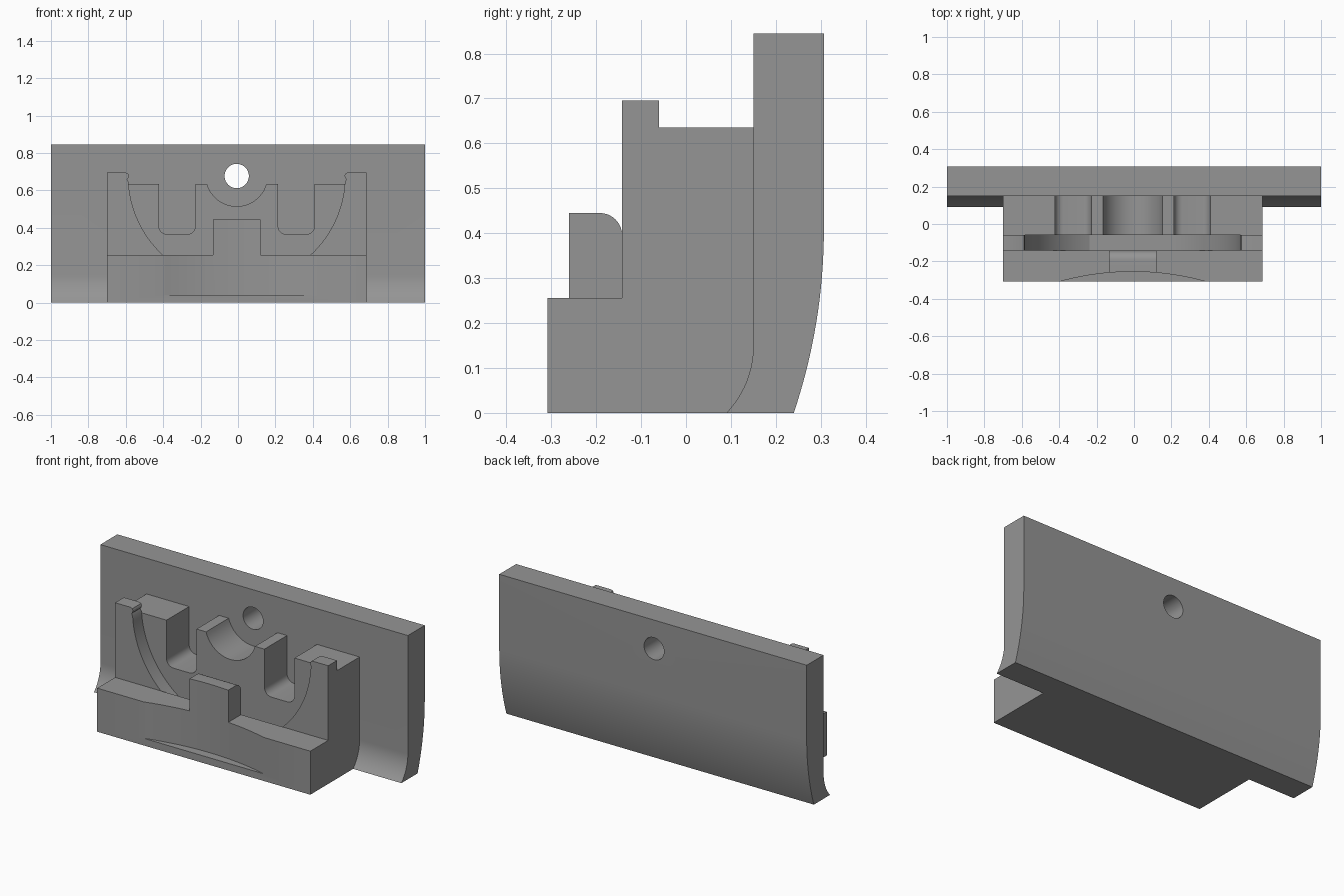
import bpy, bmesh, math
from mathutils import Vector

if "Cube" in bpy.data.objects:
    bpy.data.objects.remove(bpy.data.objects["Cube"])

CX = -0.007          # symmetry line of the bracket
ZC = 0.68            # height of the shared arc centre

grey = bpy.data.materials.new("grey")
grey.diffuse_color = (0.3, 0.3, 0.3, 1)
grey.use_nodes = True
grey.node_tree.nodes["Principled BSDF"].inputs["Base Color"].default_value = grey.diffuse_color


def arc(u, v, r, a0, a1, n):
    """Points on an arc, angles in degrees."""
    return [(u + r * math.cos(math.radians(a0 + (a1 - a0) * i / n)),
             v + r * math.sin(math.radians(a0 + (a1 - a0) * i / n))) for i in range(n + 1)]


def prism(name, pts, axis, lo, hi):
    """Extrude a closed profile along x (y,z), y (x,z) or z (x,y)."""
    place = {"x": lambda p, d: (d, p[0], p[1]),
             "y": lambda p, d: (p[0], d, p[1]),
             "z": lambda p, d: (p[0], p[1], d)}[axis]
    bm = bmesh.new()
    face = bm.faces.new([bm.verts.new(place(p, lo)) for p in pts])
    ext = bmesh.ops.extrude_face_region(bm, geom=[face])
    move = Vector(place((0, 0), hi - lo))
    bmesh.ops.translate(bm, vec=move, verts=[g for g in ext["geom"] if isinstance(g, bmesh.types.BMVert)])
    bmesh.ops.recalc_face_normals(bm, faces=bm.faces)
    me = bpy.data.meshes.new(name)
    bm.to_mesh(me)
    bm.free()
    ob = bpy.data.objects.new(name, me)
    bpy.context.collection.objects.link(ob)
    me.materials.append(grey)
    return ob


def combine(target, other, op):
    """Apply a boolean and remove the second object."""
    bpy.context.view_layer.objects.active = target
    m = target.modifiers.new("bool", "BOOLEAN")
    m.operation, m.object, m.solver = op, other, "EXACT"
    bpy.ops.object.modifier_apply(modifier=m.name)
    bpy.data.objects.remove(other)


def mirrored(half):
    """Complete a left-half profile across the symmetry line."""
    return half + [(2 * CX - x, z) for x, z in reversed(half)]


# Back plate with a curved foot
R1, R2 = 1.288, 0.2175
foot_back = arc(0.307 - R1, 0.41, R1, 0, -math.degrees(math.asin(0.41 / R1)), 16)
foot_front = arc(0.15 - R2, 0.15, R2, -math.degrees(math.asin(0.15 / R2)), 0, 12)
body = prism("wall_bracket", [(0.15, 0.845), (0.307, 0.845)] + foot_back + foot_front, "x", -1, 1)

# Cradle block: two rounded slots and a central half-round seat
seat_r = 0.165
a = math.degrees(math.asin((ZC - 0.635) / seat_r))
half = [(-0.693 + CX, 0), (-0.693 + CX, 0.635), (-0.416 + CX, 0.635)]
half += arc(-0.371 + CX, 0.41, 0.045, 180, 270, 6)
half += arc(-0.266 + CX, 0.41, 0.045, 270, 360, 6)
half += [(-0.221 + CX, 0.635)] + arc(CX, ZC, seat_r, 180 + a, 268, 12)
cradle = prism("cradle", mirrored(half), "y", -0.06, 0.2)

# Front lip: corner posts, small beads and the large arc trough
b0 = 180 + math.degrees(math.asin(0.035 / 0.58))
b1 = 180 + math.degrees(math.acos(0.231 / 0.58))
half = [(-0.693 + CX, 0), (-0.693 + CX, 0.695), (-0.592 + CX, 0.695), (-0.581 + CX, 0.69),
        (-0.577 + CX, 0.68), (-0.579 + CX, 0.668), (-0.586 + CX, 0.66)]
half += arc(CX, ZC, 0.58, b0, b1, 20)
lip = prism("front_lip", mirrored(half), "y", -0.142, -0.06)

# Low front base
base = prism("front_base", [(-0.70, 0), (0.686, 0), (0.686, 0.256), (-0.70, 0.256)], "y", -0.308, -0.142)

# Upright tab with a rounded rear edge
tab_pts = [(-0.30, 0.2), (-0.30, 0.445)] + arc(-0.192, 0.395, 0.05, 90, 0, 8) + [(-0.142, 0.2)]
tab = prism("tab", tab_pts, "x", CX - 0.126, CX + 0.126)

for part in (cradle, lip, base, tab):
    combine(body, part, "UNION")

# Shallow concave scoop in the front face
R = 1.469
scoop = prism("scoop_cutter", arc(CX, -0.255 - R, R, 70, 110, 32), "z", 0.042, 0.6)
combine(body, scoop, "DIFFERENCE")

# Screw hole through the plate
hole = prism("hole_cutter", arc(CX, 0.677, 0.065, 0, 352.5, 47), "y", 0.1, 0.4)
combine(body, hole, "DIFFERENCE")

# Merge flat seams, then smooth the curves
bm = bmesh.new()
bm.from_mesh(body.data)
bmesh.ops.remove_doubles(bm, verts=bm.verts, dist=0.0002)
bmesh.ops.dissolve_limit(bm, angle_limit=math.radians(0.3), verts=bm.verts, edges=bm.edges)
bm.to_mesh(body.data)
bm.free()
bpy.ops.object.select_all(action="DESELECT")
body.select_set(True)
bpy.context.view_layer.objects.active = body
bpy.ops.object.shade_smooth_by_angle(angle=math.radians(25))
